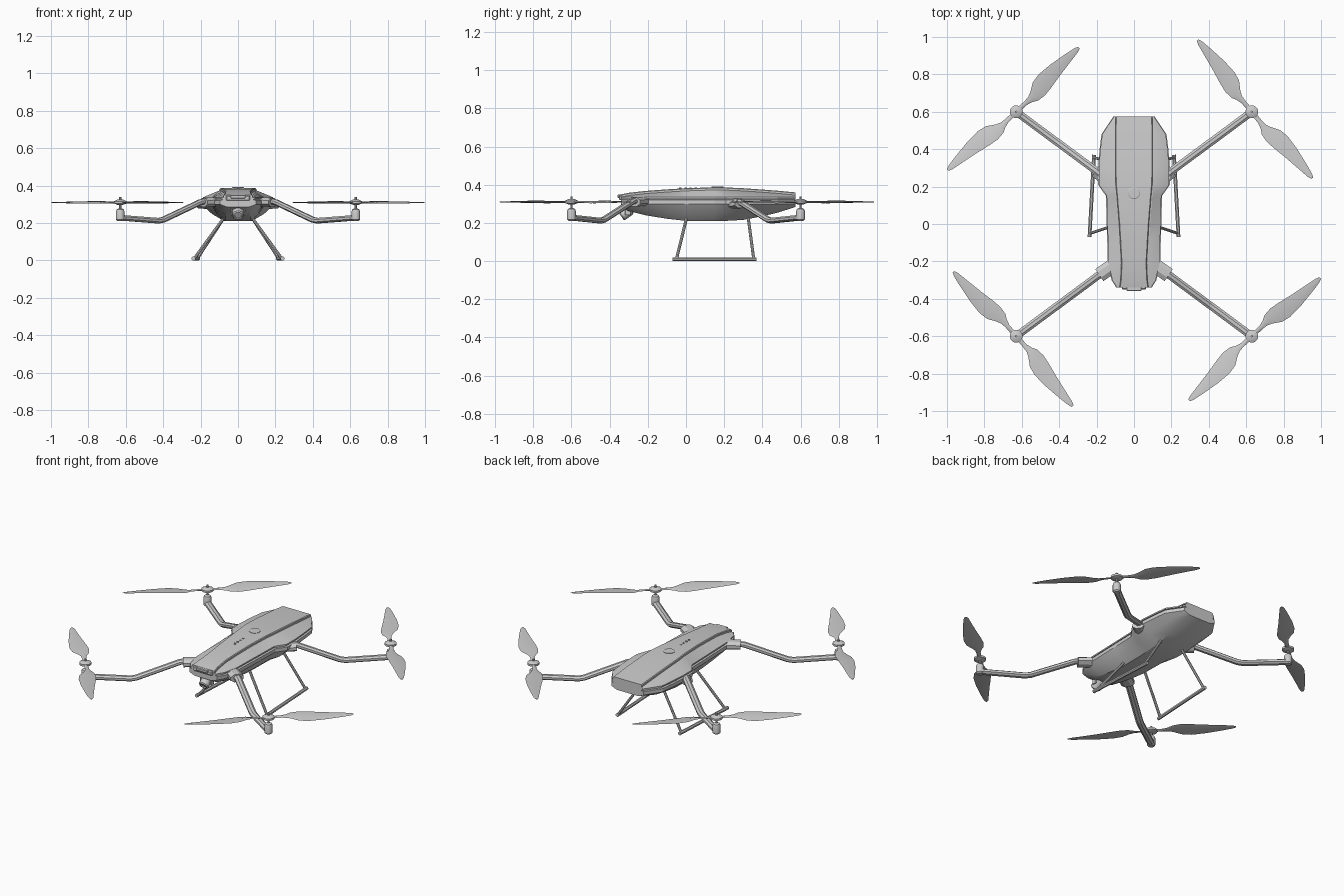
import bpy, bmesh
from math import cos, sin, pi, radians
from mathutils import Vector, Matrix

if "Cube" in bpy.data.objects:
    bpy.data.objects.remove(bpy.data.objects["Cube"])


def finish(name, bm, smooth=30):
    bmesh.ops.recalc_face_normals(bm, faces=bm.faces)
    me = bpy.data.meshes.new(name)
    bm.to_mesh(me)
    bm.free()
    ob = bpy.data.objects.new(name, me)
    bpy.context.collection.objects.link(ob)
    if smooth:
        bpy.ops.object.select_all(action='DESELECT')
        ob.select_set(True)
        bpy.context.view_layer.objects.active = ob
        bpy.ops.object.shade_smooth_by_angle(angle=radians(smooth))
    return ob


def loft(bm, rings):
    """Skin a list of closed rings and cap both ends."""
    vs = [[bm.verts.new(p) for p in r] for r in rings]
    n = len(vs[0])
    for a, b in zip(vs, vs[1:]):
        for i in range(n):
            j = (i + 1) % n
            bm.faces.new((a[i], a[j], b[j], b[i]))
    bm.faces.new(vs[0])
    bm.faces.new(vs[-1])


def lathe(name, profile, matrix, n=20):
    """Revolve (radius, height) points about local z."""
    bm = bmesh.new()
    loft(bm, [[matrix @ Vector((r * cos(2 * pi * i / n), r * sin(2 * pi * i / n), z))
               for i in range(n)] for r, z in profile])
    return finish(name, bm)


def tube(name, path, w, h, n=8):
    """Sweep an n-sided section along a path, keeping the section level."""
    path = [Vector(p) for p in path]
    flat = path[-1] - path[0]
    side = Vector((flat.y, -flat.x, 0)).normalized()
    rings = []
    for i, p in enumerate(path):
        d = (path[min(i + 1, len(path) - 1)] - path[max(i - 1, 0)]).normalized()
        up = side.cross(d).normalized()
        rings.append([p + side * w * cos(2 * pi * (k + .5) / n) + up * h * sin(2 * pi * (k + .5) / n)
                      for k in range(n)])
    bm = bmesh.new()
    loft(bm, rings)
    return finish(name, bm)


def box(name, size, matrix, bevel=0.005):
    bm = bmesh.new()
    bmesh.ops.create_cube(bm, size=1, matrix=matrix @ Matrix.Diagonal((*size, 1)))
    bmesh.ops.bevel(bm, geom=bm.edges[:], offset=bevel, segments=1, affect='EDGES')
    return finish(name, bm, 0)


T = Matrix.Translation

# Body: y, top plate half width, top z, widest half width, belly half width, belly z
stations = [
    (-.34, .078, .350, .095, .055, .285),
    (-.30, .072, .358, .120, .060, .262),
    (-.21, .068, .368, .140, .065, .240),
    (-.10, .074, .376, .143, .068, .222),
    (.00, .080, .382, .146, .070, .211),
    (.15, .092, .387, .150, .072, .210),
    (.21, .098, .386, .192, .075, .211),
    (.30, .100, .382, .192, .078, .216),
    (.40, .100, .375, .184, .080, .235),
    (.48, .100, .369, .174, .080, .254),
    (.575, .098, .360, .110, .070, .284),
]
rings = []
for y, xs, t, xm, xb, zb in stations:
    half = [(xs - .004, t), (xs, t - .004), (xs, t - .014), (xs + .006, t - .014),
            (xm - .004, .337), (xm - .004, .329), (xm - .012, .328), (xm - .012, .323),
            (xm, .321), (xm, .300), (xb + (xm - xb) * .55, zb + (.300 - zb) * .42), (xb, zb)]
    rings.append([(x, y, z) for x, z in half] + [(-x, y, z) for x, z in reversed(half)])
bm = bmesh.new()
loft(bm, rings)
finish("body_shell", bm, 25)

# Front sensor window and its surround
box("front_sensor_frame", (.13, .03, .028), T((0, -.335, .333)))
box("front_sensor_window", (.08, .03, .018), T((0, -.343, .340)), .003)

# Power button and indicator lights on the top plate
lathe("power_button", [(.032, .380), (.032, .389), (.027, .392)], T((0, .165, 0)), 24)
for i in range(4):
    lathe(f"indicator_{i}", [(.006, .374), (.006, .386)], T((0, -.03 + i * .027, 0)), 10)

# Camera gimbal under the nose
look = T((0, -.315, .255)) @ Matrix.Rotation(radians(125), 4, 'X')
lathe("camera", [(.026, -.030), (.030, -.024), (.030, .026), (.025, .032), (.018, .032), (.016, .026)], look, 20)
box("gimbal_mount", (.05, .05, .04), T((0, -.275, .275)))
for sx in (-1, 1):
    box("gimbal_fork", (.008, .03, .055), T((sx * .034, -.305, .268)), .002)

# Blade stations: distance from hub, inner edge, outer edge
blade = [(.015, -.012, .012), (.07, -.013, .011), (.10, -.022, .014), (.125, -.036, .025),
         (.17, -.041, .054), (.22, -.034, .064), (.30, -.018, .060), (.40, -.001, .046),
         (.455, .008, .036), (.475, .016, .028)]
outward = {(1, -1): -47, (-1, 1): 133, (-1, -1): 221.6, (1, 1): 39.7}

for (sx, sy), ang in outward.items():
    tag = ("front" if sy < 0 else "rear") + ("_right" if sx > 0 else "_left")
    hub = Vector((sx * .63, sy * .60, 0))

    # Cranked arm and its root
    root = (sx * .14, -.24, .318) if sy < 0 else (sx * .15, .24, .312)
    knee = [(sx * .20, sy * .282, .312), (sx * .40, sy * .430, .217), (sx * .425, sy * .448, .212)]
    tube(tag + "_arm", [root] + knee + [(hub.x, hub.y, .228)], .022, .016)
    if sy < 0:
        tube(tag + "_arm_root", [(sx * .10, -.215, .312), (sx * .145, -.245, .312), (sx * .185, -.273, .310)],
             .042, .026)
    else:
        tube(tag + "_arm_root", [(sx * .12, .215, .295), (sx * .205, .282, .300)], .036, .024)

    # Motor, shaft and propeller hub
    lathe(tag + "_motor", [(.016, .211), (.023, .218), (.023, .262), (.019, .272), (.008, .278)], T(hub), 16)
    lathe(tag + "_shaft", [(.006, .27), (.006, .338)], T(hub), 10)
    lathe(tag + "_propeller_hub", [(.015, .297), (.034, .304), (.034, .316), (.016, .325)], T(hub), 20)

    # Two blades, both swept slightly outward
    out = Vector((cos(radians(ang)), sin(radians(ang)), 0))
    bm = bmesh.new()
    for side in (-1, 1):
        axis = Vector((-out.y, out.x, 0)) * side
        rings = []
        for u, lo, hi in blade:
            mid, pitch = (lo + hi) / 2, side * sx * sy * .14
            th = .006 - u * .008
            pts = [(lo, 0), (mid, th), (hi, 0), (mid, -th)]
            rings.append([hub + axis * u * 1.01 + out * v + Vector((0, 0, .31 + (v - mid) * pitch + dz))
                          for v, dz in pts])
        loft(bm, rings)
    finish(tag + "_propeller", bm, 40)

# Landing gear: two raked legs and a skid on each side
for sx in (-1, 1):
    tag = "right" if sx > 0 else "left"
    tube(tag + "_front_leg", [(sx * .07, .005, .235), (sx * .234, -.05, .01)], .008, .008)
    tube(tag + "_rear_leg", [(sx * .07, .325, .235), (sx * .217, .355, .01)], .008, .008)
    tube(tag + "_skid", [(sx * .238, -.07, .01), (sx * .214, .37, .01)], .0108, .0108)
